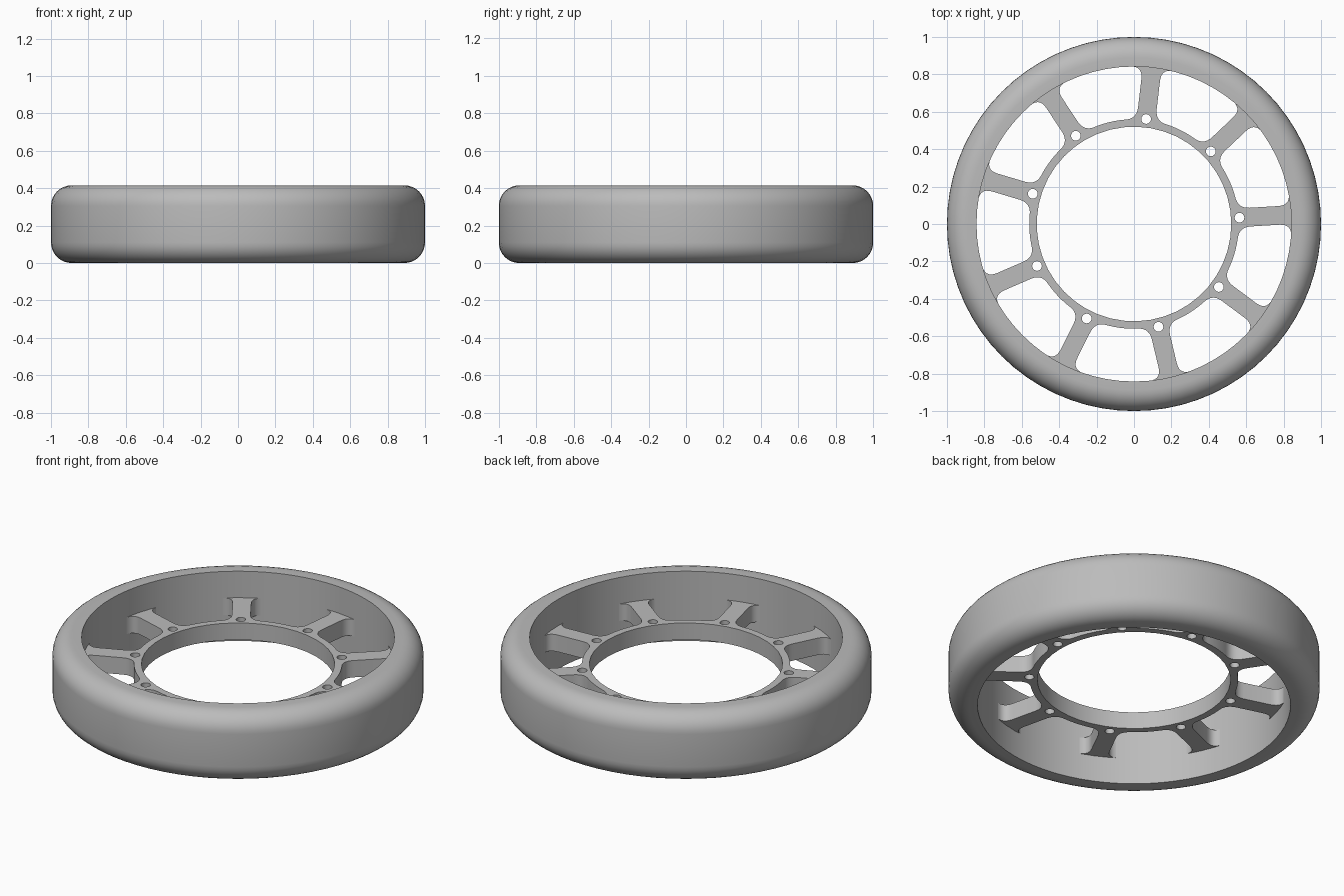
import bpy, bmesh, math
from mathutils import Vector

if "Cube" in bpy.data.objects:
    bpy.data.objects.remove(bpy.data.objects["Cube"], do_unlink=True)

HEIGHT = 0.415
MID = HEIGHT / 2
RIM_IN, HUB_IN = 0.842, 0.52      # inner radii of rim and hub
SPOKES, PHASE = 9, math.radians(3.4)
STEP = math.tau / SPOKES

grey = bpy.data.materials.new("grey metal")
grey.use_nodes = True
grey.diffuse_color = (0.5, 0.5, 0.5, 1)
grey.node_tree.nodes["Principled BSDF"].inputs["Base Color"].default_value = (0.5, 0.5, 0.5, 1)


def polar(r, a):
    return Vector((r * math.cos(a), r * math.sin(a)))


def circle(r, n, centre=Vector((0, 0))):
    return [centre + polar(r, math.tau * i / n) for i in range(n)]


def fillet(a, corner, b, n=7):
    return [a.lerp(corner, i / n).lerp(corner.lerp(b, i / n), i / n) for i in range(n + 1)]


def finish(obj):
    obj.data.materials.clear()
    obj.data.materials.append(grey)
    bpy.ops.object.select_all(action='DESELECT')
    obj.select_set(True)
    bpy.context.view_layer.objects.active = obj
    bpy.ops.object.shade_smooth_by_angle(angle=math.radians(30))


# Rim: rounded profile spun around the z axis
def make_rim():
    rad = 0.11
    profile = [(RIM_IN, 0)]
    for cz, start in ((rad, -90), (HEIGHT - rad, 0)):
        for i in range(9):
            p = polar(rad, math.radians(start + 90 * i / 8))
            profile.append((1 - rad + p.x, cz + p.y))
    profile.append((RIM_IN, HEIGHT))
    bm = bmesh.new()
    verts = [bm.verts.new((x, 0, z)) for x, z in profile]
    edges = [bm.edges.new((v, verts[i - 1])) for i, v in enumerate(verts)]
    bmesh.ops.spin(bm, geom=verts + edges, cent=(0, 0, 0), axis=(0, 0, 1),
                   angle=math.tau, steps=72, use_merge=True)
    bmesh.ops.remove_doubles(bm, verts=bm.verts, dist=1e-5)
    bmesh.ops.recalc_face_normals(bm, faces=bm.faces)
    mesh = bpy.data.meshes.new("rim")
    bm.to_mesh(mesh)
    bm.free()
    obj = bpy.data.objects.new("rim", mesh)
    bpy.context.collection.objects.link(obj)
    finish(obj)


# Window outline between two spokes, symmetric about the +x direction
def window(r_in=0.56, r_out=0.843, half_spoke=0.05, cut=0.065):
    def edge(r):
        return STEP / 2 - math.asin(half_spoke / r)
    a_in = edge(r_in) - cut / r_in
    a_out = edge(r_out) - cut / r_out
    half = [polar(r_in, a_in * i / 6) for i in range(6)]
    half += fillet(polar(r_in, a_in), polar(r_in, edge(r_in)),
                   polar(r_in + cut, edge(r_in + cut)))
    half += fillet(polar(r_out - cut, edge(r_out - cut)), polar(r_out, edge(r_out)),
                   polar(r_out, a_out))
    half += [polar(r_out, a_out * (1 - i / 6)) for i in range(1, 7)]
    return half + [Vector((p.x, -p.y)) for p in reversed(half[1:-1])]


def rotate(points, a):
    c, s = math.cos(a), math.sin(a)
    return [Vector((p.x * c - p.y * s, p.x * s + p.y * c)) for p in points]


# Hub ring, spokes and bolt holes: one filled outline with openings
def make_spoke_plate():
    loops = [circle(0.87, 72), circle(HUB_IN, 45)]
    for k in range(SPOKES):
        a = PHASE + k * STEP
        loops.append(circle(0.026, 16, polar(0.565, a)))
        loops.append(rotate(window(), a + STEP / 2))
    curve = bpy.data.curves.new("hub_and_spokes", 'CURVE')
    curve.dimensions = '2D'
    curve.fill_mode = 'BOTH'
    curve.extrude = 0.05
    for points in loops:
        spline = curve.splines.new('POLY')
        spline.points.add(len(points) - 1)
        for sp, p in zip(spline.points, points):
            sp.co = (p.x, p.y, 0, 1)
        spline.use_cyclic_u = True
    obj = bpy.data.objects.new("hub_and_spokes", curve)
    bpy.context.collection.objects.link(obj)
    obj.location.z = MID
    bpy.ops.object.select_all(action='DESELECT')
    obj.select_set(True)
    bpy.context.view_layer.objects.active = obj
    bpy.ops.object.convert(target='MESH')
    obj = bpy.context.view_layer.objects.active
    bm = bmesh.new()
    bm.from_mesh(obj.data)
    bmesh.ops.remove_doubles(bm, verts=bm.verts, dist=1e-5)
    bmesh.ops.recalc_face_normals(bm, faces=bm.faces)
    bm.to_mesh(obj.data)
    bm.free()
    finish(obj)


make_rim()
make_spoke_plate()
